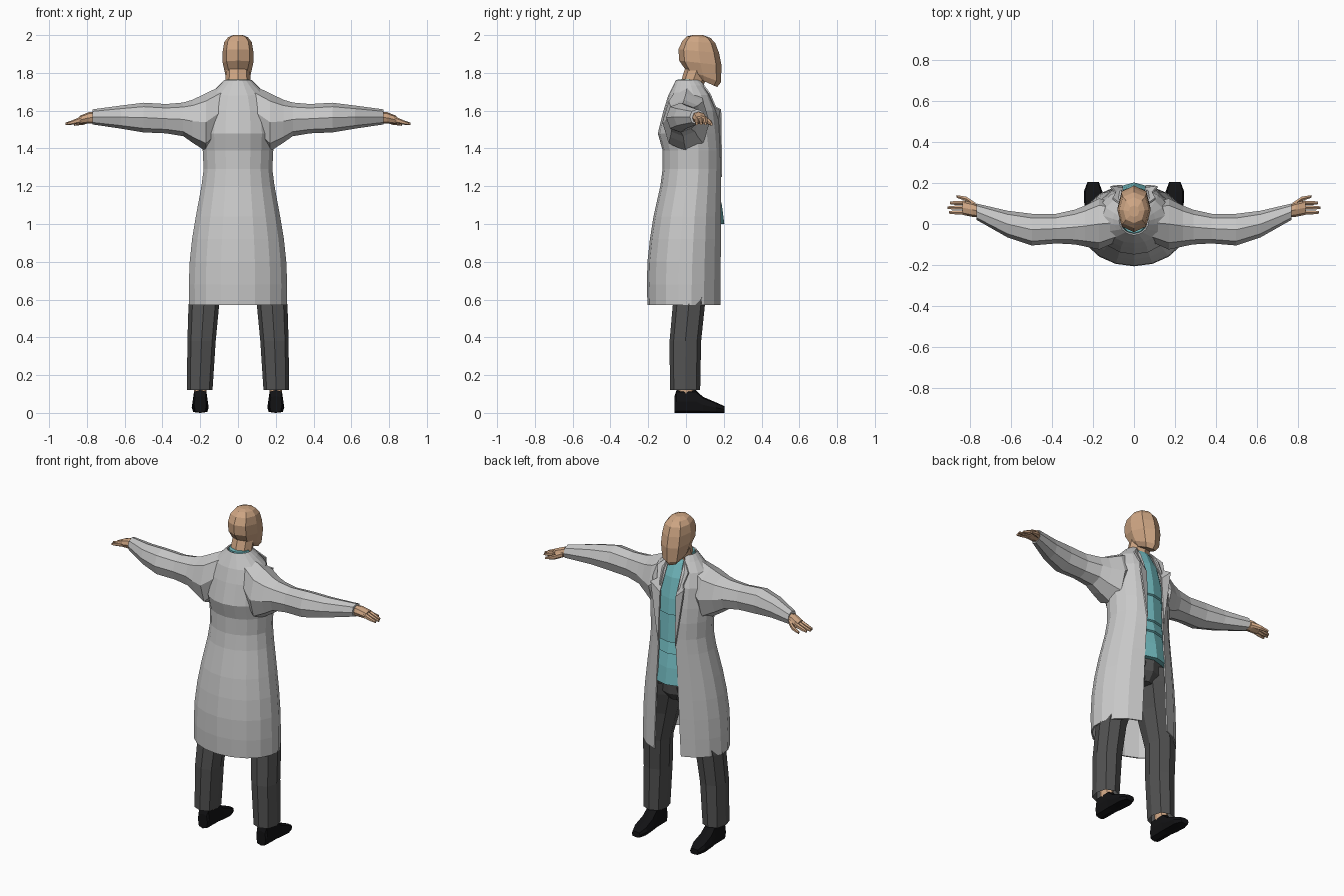
import bpy, bmesh, math
from mathutils import Vector


def material(name, rgb):
    m = bpy.data.materials.new(name)
    m.diffuse_color = (*rgb, 1)
    return m


COAT = material("coat grey", (0.58, 0.58, 0.58))
SHIRT = material("shirt teal", (0.17, 0.50, 0.53))
TROUSER = material("trouser charcoal", (0.085, 0.085, 0.085))
SHOE = material("shoe black", (0.006, 0.006, 0.007))
SKIN = material("skin", (0.62, 0.38, 0.23))


def finish(name, bm, mat, mirror=False, thick=0):
    bmesh.ops.recalc_face_normals(bm, faces=bm.faces)
    me = bpy.data.meshes.new(name)
    bm.to_mesh(me)
    bm.free()
    me.materials.append(mat)
    ob = bpy.data.objects.new(name, me)
    bpy.context.collection.objects.link(ob)
    if thick:
        s = ob.modifiers.new("thickness", 'SOLIDIFY')
        s.thickness, s.offset = thick, 0
    if mirror:
        m = ob.modifiers.new("mirror", 'MIRROR')
        m.use_axis[0] = True
    return ob


def ring(c, u, v, n, power=1.0, gap=0.0):
    """Rounded section; a gap leaves it open around the v direction."""
    def soft(a):
        return math.copysign(abs(a) ** power, a)
    pts = []
    for i in range(n):
        t = gap + (2 * math.pi - 2 * gap) * i / (n - 1) if gap else 2 * math.pi * i / n
        pts.append(Vector(c) + Vector(u) * soft(math.sin(t)) + Vector(v) * soft(math.cos(t)))
    return pts


def loft(name, rings, mat, closed=True, caps=True, **kw):
    bm = bmesh.new()
    rows = [[bm.verts.new(p) for p in r] for r in rings]
    n = len(rows[0])
    for a, b in zip(rows, rows[1:]):
        for i in range(n if closed else n - 1):
            j = (i + 1) % n
            bm.faces.new((a[i], a[j], b[j], b[i]))
    if caps:
        bm.faces.new(rows[0])
        bm.faces.new(rows[-1])
    return finish(name, bm, mat, **kw)


def level(zb, zf, yb, yf, w, n, x=0, power=1.0, opening=0):
    """Section across the body, from back (yb, zb) to front (yf, zf)."""
    return ring((x, (yb + yf) / 2, (zb + zf) / 2), (w, 0, 0),
                (0, (yf - yb) / 2, (zf - zb) / 2), n, power,
                math.asin(opening / w) if opening else 0)


def along_x(x, yb, yf, z0, z1, n=8, power=0.9):
    return ring((x, (yb + yf) / 2, (z0 + z1) / 2), (0, (yf - yb) / 2, 0),
                (0, 0, (z1 - z0) / 2), n, power)


# Long coat, open down the front: z, back y, front y, half width, half opening
coat = [(0.57, -0.20, 0.19, 0.26, 0.09), (0.68, -0.203, 0.19, 0.26, 0.085),
        (0.80, -0.20, 0.19, 0.255, 0.08), (0.92, -0.187, 0.19, 0.242, 0.075),
        (1.04, -0.168, 0.19, 0.222, 0.07), (1.20, -0.132, 0.19, 0.192, 0.06),
        (1.29, -0.12, 0.19, 0.18, 0.055), (1.39, -0.12, 0.19, 0.185, 0.055),
        (1.48, -0.145, 0.185, 0.19, 0.055), (1.60, -0.115, 0.17, 0.18, 0.06),
        (1.68, -0.09, 0.14, 0.15, 0.06), (1.73, -0.065, 0.11, 0.10, 0.055),
        (1.76, -0.05, 0.085, 0.07, 0.045)]
loft("coat_body", [level(z, z, yb, yf, w, 17, opening=o) for z, yb, yf, w, o in coat],
     COAT, closed=False, caps=False, thick=0.008)

# Sleeves
sleeve = [(0.08, -0.085, 0.10, 1.47, 1.735), (0.17, -0.125, 0.125, 1.385, 1.692),
          (0.24, -0.11, 0.09, 1.43, 1.658), (0.29, -0.10, 0.07, 1.465, 1.643),
          (0.38, -0.095, 0.05, 1.48, 1.635), (0.50, -0.105, 0.05, 1.485, 1.642),
          (0.62, -0.065, 0.065, 1.505, 1.627), (0.77, 0.02, 0.10, 1.527, 1.607)]
loft("sleeve", [along_x(*s) for s in sleeve], COAT, mirror=True)

# Pointed lapels
bm = bmesh.new()
p = [bm.verts.new(c) for c in [(0.05, 0.085, 1.745), (0.105, 0.125, 1.69), (0.09, 0.155, 1.62),
                               (0.115, 0.183, 1.605), (0.06, 0.188, 1.25), (0.055, 0.175, 1.55)]]
for f in [(0, 1, 2, 5), (5, 2, 3), (5, 3, 4)]:
    bm.faces.new([p[i] for i in f])
finish("lapel", bm, COAT, mirror=True, thick=0.008)

# Shirt with small overlapping folds
shirt = [(1.00, -0.10, 0.203, 0.15), (1.10, -0.10, 0.190, 0.15),
         (1.18, -0.09, 0.172, 0.15), (1.185, -0.09, 0.182, 0.15),
         (1.25, -0.08, 0.168, 0.148), (1.255, -0.08, 0.178, 0.148),
         (1.42, -0.08, 0.165, 0.145), (1.425, -0.08, 0.175, 0.145),
         (1.52, -0.08, 0.165, 0.14), (1.64, -0.06, 0.140, 0.115),
         (1.72, -0.045, 0.105, 0.072), (1.765, -0.045, 0.075, 0.06)]
loft("shirt", [level(z, z, yb, yf, w, 12) for z, yb, yf, w in shirt], SHIRT)

# Trousers: z, inner x, outer x, back y, front y
leg = [(0.12, 0.135, 0.27, -0.085, 0.075), (0.38, 0.118, 0.268, -0.087, 0.08),
       (0.57, 0.10, 0.262, -0.07, 0.10), (0.76, 0.045, 0.23, -0.085, 0.13),
       (0.90, 0.0, 0.195, -0.10, 0.165), (0.98, -0.02, 0.175, -0.10, 0.175)]
loft("trouser_leg", [level(z, z, yb, yf, (b - a) / 2, 8, x=(a + b) / 2, power=0.85)
                     for z, a, b, yb, yf in leg], TROUSER, caps=False, mirror=True)
loft("trouser_hips", [level(0.88, 0.88, -0.08, 0.13, 0.10, 10),
                      level(0.93, 0.93, -0.10, 0.168, 0.15, 10),
                      level(1.06, 1.06, -0.10, 0.18, 0.145, 10)], TROUSER)

# Ankles and shoes
loft("ankle", [level(z, z, -0.045, 0.045, 0.034, 8, x=0.2) for z in (0.08, 0.2)],
     SKIN, mirror=True)
shoe = [(-0.06, 0.032, 0.09), (-0.05, 0.038, 0.122), (0.05, 0.04, 0.122),
        (0.09, 0.043, 0.085), (0.16, 0.045, 0.055), (0.205, 0.028, 0.035)]
loft("shoe", [ring((0.2, y, h / 2), (w, 0, 0), (0, 0, h / 2), 8, 0.55)
              for y, w, h in shoe], SHOE, mirror=True)

# Head and neck
head = [(1.785, 1.725, 0.03, 0.165, 0.045), (1.82, 1.75, -0.005, 0.185, 0.066),
        (1.865, 1.84, -0.036, 0.188, 0.081), (1.925, 1.905, -0.04, 0.175, 0.081),
        (1.968, 1.958, -0.02, 0.155, 0.073), (1.993, 1.985, 0.005, 0.13, 0.052),
        (2.0, 2.0, 0.035, 0.09, 0.025)]
loft("head", [level(*h, 8, power=0.85) for h in head], SKIN)
loft("neck", [level(1.69, 1.67, -0.04, 0.10, 0.062, 8), level(1.76, 1.74, -0.025, 0.095, 0.066, 8),
              level(1.84, 1.80, 0.0, 0.12, 0.064, 8)], SKIN)

# Hands: palm, fingers and thumb
palm = [(0.74, 0.03, 0.085, 1.535, 1.598), (0.79, 0.035, 0.105, 1.532, 1.592),
        (0.84, 0.045, 0.115, 1.528, 1.572)]
loft("palm", [along_x(*s) for s in palm], SKIN, mirror=True)
for i, (y, tip) in enumerate([(0.057, 0.905), (0.08, 0.912), (0.103, 0.90)]):
    loft(f"finger_{i + 1}", [along_x(0.825, y - 0.012, y + 0.012, 1.535, 1.572, 6),
                             along_x(0.875, y - 0.011, y + 0.011, 1.526, 1.55, 6),
                             along_x(tip, y - 0.007, y + 0.007, 1.524, 1.537, 6)],
         SKIN, mirror=True)
loft("thumb", [along_x(0.775, 0.075, 0.105, 1.54, 1.575, 6),
               along_x(0.82, 0.11, 0.135, 1.525, 1.555, 6),
               along_x(0.868, 0.128, 0.142, 1.52, 1.535, 6)], SKIN, mirror=True)
